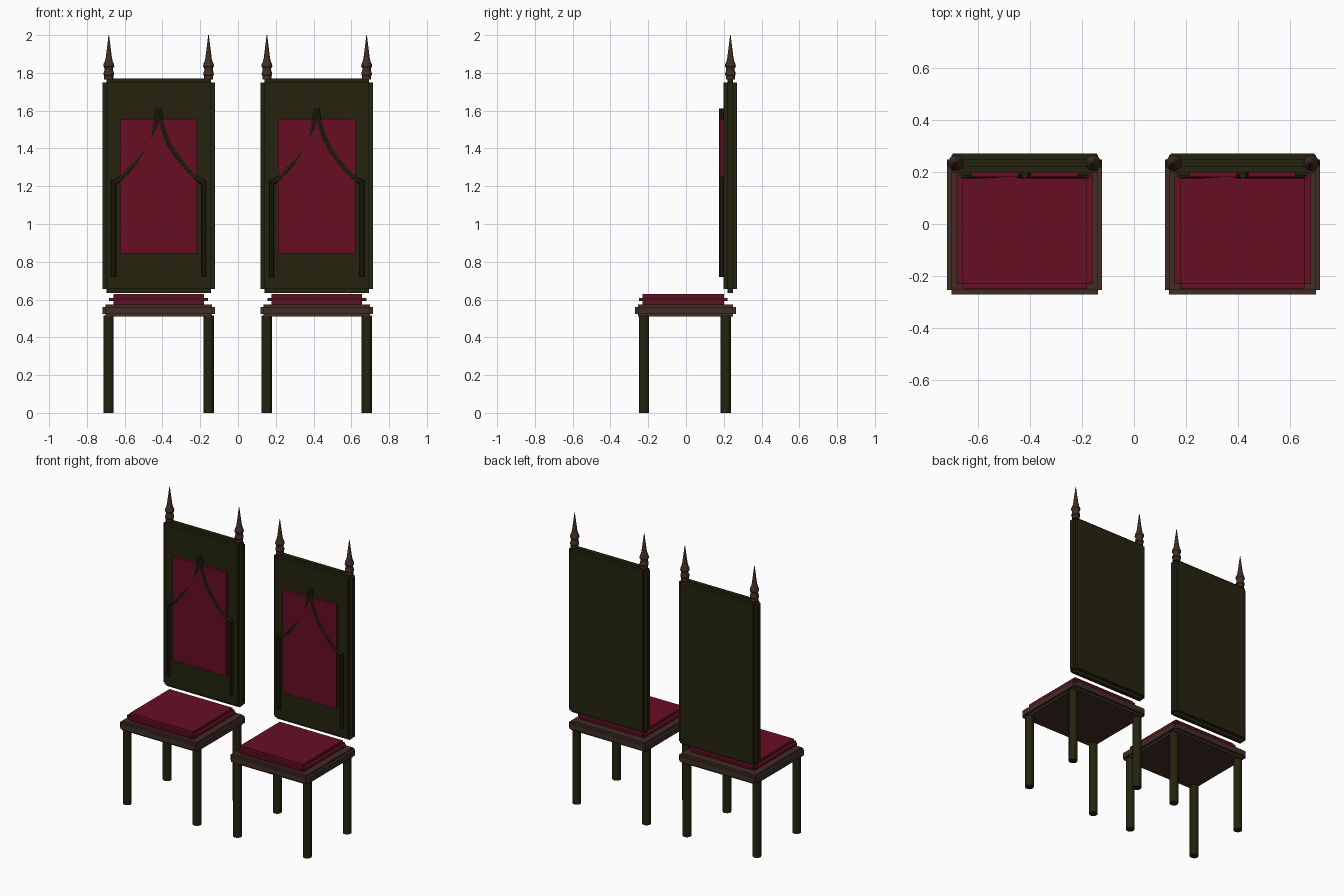
import bpy, bmesh, math
from mathutils import Matrix, Vector

if "Cube" in bpy.data.objects:
    bpy.data.objects.remove(bpy.data.objects["Cube"])


def material(name, rgb):
    m = bpy.data.materials.new(name)
    m.diffuse_color = (*rgb, 1)
    m.use_nodes = True
    m.node_tree.nodes["Principled BSDF"].inputs["Base Color"].default_value = m.diffuse_color
    return m


OLIVE = material("dark_olive_wood", (0.018, 0.017, 0.0045))
BROWN = material("brown_wood", (0.050, 0.027, 0.018))
RED = material("crimson_fabric", (0.135, 0.0045, 0.017))


def finish(name, bm, mat, x, smooth=False):
    bmesh.ops.recalc_face_normals(bm, faces=bm.faces)
    mesh = bpy.data.meshes.new(name)
    bm.to_mesh(mesh)
    bm.free()
    mesh.materials.append(mat)
    ob = bpy.data.objects.new(name, mesh)
    ob.location.x = x
    bpy.context.collection.objects.link(ob)
    if smooth:
        bpy.ops.object.select_all(action='DESELECT')
        ob.select_set(True)
        bpy.context.view_layer.objects.active = ob
        bpy.ops.object.shade_smooth_by_angle(angle=math.radians(35))
    return ob


def stepped_box(name, lo, hi, step, mat, x):
    """Box whose edges are cut back in a step: each face stands proud."""
    lo, hi = Vector(lo), Vector(hi)
    mid, size = (lo + hi) / 2, hi - lo
    bm = bmesh.new()
    core = [size[i] - 2 * step[i] for i in range(3)]
    bmesh.ops.create_cube(bm, size=1, matrix=Matrix.Translation(mid) @ Matrix.Diagonal((*core, 1)))
    bm.normal_update()
    for f in list(bm.faces):
        n = f.normal.copy()
        axis = max(range(3), key=lambda i: abs(n[i]))
        ext = bmesh.ops.extrude_discrete_faces(bm, faces=[f])["faces"][0]
        bmesh.ops.translate(bm, verts=ext.verts, vec=n * step[axis])
    return finish(name, bm, mat, x)


def box(name, lo, hi, mat, x):
    lo, hi = Vector(lo), Vector(hi)
    bm = bmesh.new()
    bmesh.ops.create_cube(bm, size=1, matrix=Matrix.Translation((lo + hi) / 2)
                          @ Matrix.Diagonal((*(hi - lo), 1)))
    return finish(name, bm, mat, x)


def lathe(name, profile, px, py, mat, x, sides=12):
    """Turned part from (radius, height) points, capped at both ends."""
    bm = bmesh.new()
    rings = []
    for r, z in profile:
        rings.append([bm.verts.new((px + r * math.cos(2 * math.pi * (i + 0.5) / sides),
                                    py + r * math.sin(2 * math.pi * (i + 0.5) / sides), z))
                      for i in range(sides)])
    for a, b in zip(rings, rings[1:]):
        for i in range(sides):
            j = (i + 1) % sides
            bm.faces.new((a[i], a[j], b[j], b[i]))
    bm.faces.new(rings[0][::-1])
    bm.faces.new(rings[-1])
    return finish(name, bm, mat, x, smooth=True)


def rod(name, points, radius, mat, x):
    """Round moulding along a smooth path."""
    cu = bpy.data.curves.new(name, 'CURVE')
    cu.dimensions = '3D'
    cu.bevel_depth, cu.bevel_resolution, cu.resolution_u = radius, 2, 5
    cu.use_fill_caps = True
    sp = cu.splines.new('BEZIER')
    sp.bezier_points.add(len(points) - 1)
    for bp, co in zip(sp.bezier_points, points):
        bp.co = co
        bp.handle_left_type = bp.handle_right_type = 'AUTO'
    ob = bpy.data.objects.new(name, cu)
    ob.location.x = x
    bpy.context.collection.objects.link(ob)
    cu.materials.append(mat)
    bpy.ops.object.select_all(action='DESELECT')
    ob.select_set(True)
    bpy.context.view_layer.objects.active = ob
    bpy.ops.object.convert(target='MESH')
    bpy.ops.object.shade_smooth_by_angle(angle=math.radians(35))


FINIAL = [(0.025, 1.765), (0.025, 1.785), (0.029, 1.79), (0.028, 1.80), (0.023, 1.815),
          (0.024, 1.825), (0.030, 1.835), (0.028, 1.848), (0.022, 1.86),
          (0.017, 1.88), (0.0015, 2.0)]

# half of the pointed arch: distance from the middle, height, depth on the left side
ARCH = [(0.239, 1.22, 0.188), (0.205, 1.238, 0.188), (0.140, 1.305, 0.189),
        (0.085, 1.375, 0.193), (0.050, 1.435, 0.195), (0.018, 1.525, 0.188), (0.0, 1.61, 0.188)]

for side, cx in (("left", -0.42), ("right", 0.417)):
    tag = side + "_chair_"
    # seat and cushion
    stepped_box(tag + "seat", (-0.298, -0.27, 0.51), (0.298, 0.265, 0.575),
                (0.016, 0.017, 0.014), BROWN, cx)
    stepped_box(tag + "cushion", (-0.262, -0.25, 0.572), (0.262, 0.22, 0.63),
                (0.022, 0.02, 0.021), RED, cx)
    # tall back with upholstered panel
    stepped_box(tag + "back", (-0.298, 0.198, 0.635), (0.298, 0.27, 1.77),
                (0.021, 0.022, 0.02), OLIVE, cx)
    box(tag + "back_panel", (-0.204, 0.181, 0.843), (0.204, 0.21, 1.555), RED, cx)
    for s, hand in ((-1, "left"), (1, "right")):
        # legs
        for y, end in ((-0.222, "front"), (0.21, "back")):
            lathe(f"{tag}{end}_{hand}_leg", [(0.028, 0), (0.028, 0.515)],
                  s * 0.265, y, OLIVE, cx)
        # finials on the top corners
        lathe(f"{tag}{hand}_finial", FINIAL, s * 0.264, 0.235, BROWN, cx)
        # slim columns and arch moulding
        lathe(f"{tag}{hand}_column", [(0.0135, 0.72), (0.0135, 1.23)],
              s * 0.239, 0.188, OLIVE, cx, 10)
        rod(f"{tag}{hand}_arch", [(s * d, y if s < 0 else 0.188, z) for d, z, y in ARCH],
            0.013, OLIVE, cx)
